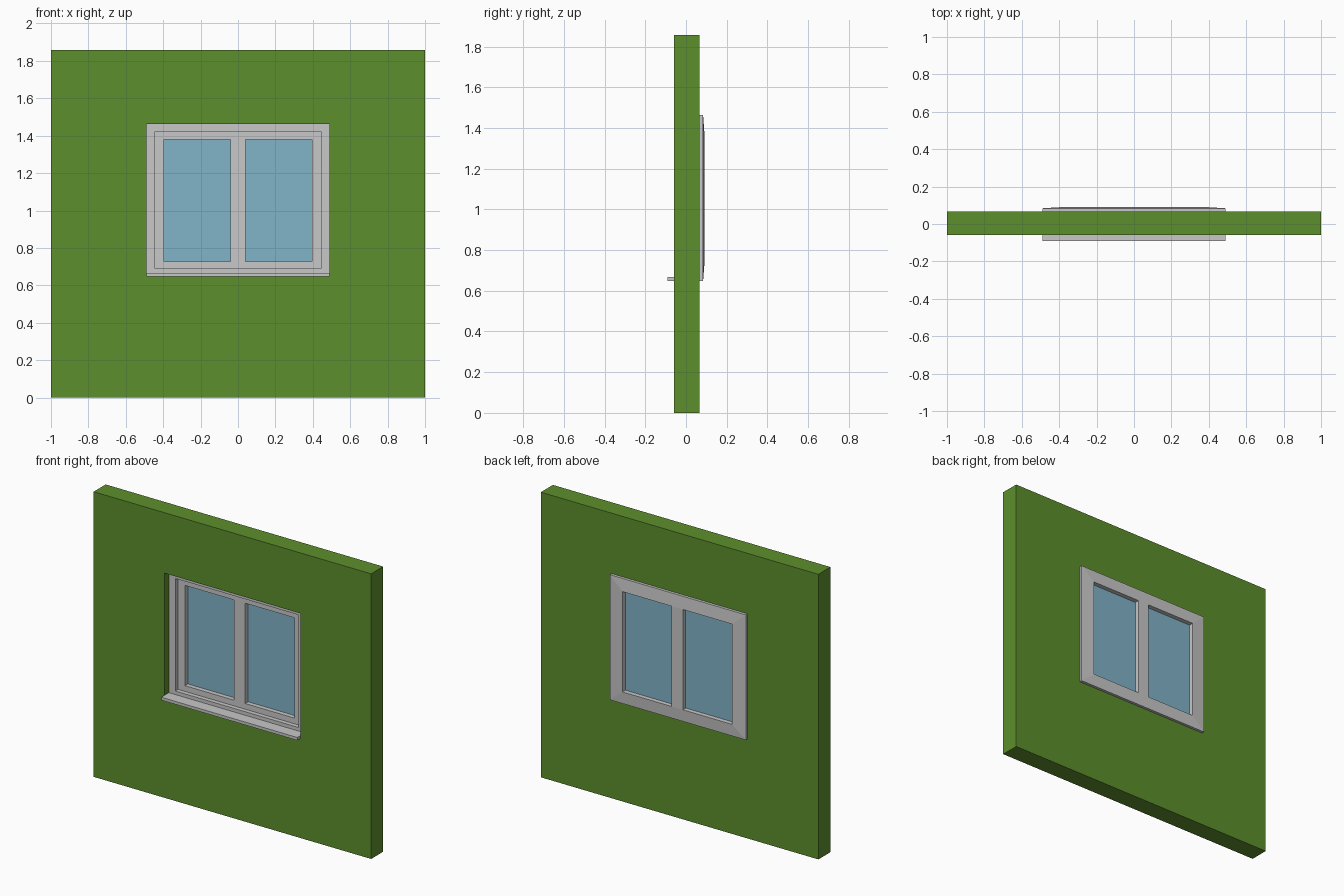
import bpy, bmesh

if "Cube" in bpy.data.objects:
    bpy.data.objects.remove(bpy.data.objects["Cube"])


def material(name, rgb):
    m = bpy.data.materials.new(name)
    m.diffuse_color = (*rgb, 1)
    m.use_nodes = True
    m.node_tree.nodes["Principled BSDF"].inputs["Base Color"].default_value = m.diffuse_color
    return m


GREEN = material("green wall paint", (0.11, 0.275, 0.026))
GREY = material("light grey frame", (0.58, 0.58, 0.58))
BLUE = material("blue glass", (0.22, 0.456, 0.578))


def finish(bm, name, mat):
    bmesh.ops.recalc_face_normals(bm, faces=bm.faces)
    me = bpy.data.meshes.new(name)
    bm.to_mesh(me)
    bm.free()
    me.materials.append(mat)
    ob = bpy.data.objects.new(name, me)
    bpy.context.collection.objects.link(ob)
    return ob


def box(name, x0, x1, y0, y1, z0, z1, mat):
    bm = bmesh.new()
    bmesh.ops.create_cube(bm, size=1)
    for v in bm.verts:
        v.co.x = x0 if v.co.x < 0 else x1
        v.co.y = y0 if v.co.y < 0 else y1
        v.co.z = z0 if v.co.z < 0 else z1
    return finish(bm, name, mat)


def ring(name, profile, mat):
    """Mitred rectangular ring; each profile point is ((half width, z0, z1), y)."""
    bm = bmesh.new()
    loops = [[bm.verts.new(c) for c in
              ((-w, y, z0), (w, y, z0), (w, y, z1), (-w, y, z1))]
             for (w, z0, z1), y in profile]
    for i, a in enumerate(loops):
        b = loops[(i + 1) % len(loops)]
        for k in range(4):
            n = (k + 1) % 4
            bm.faces.new((a[k], a[n], b[n], b[k]))
    return finish(bm, name, mat)


# Rectangles: wall edge, wall opening, sash edge, glass area
WALL = (1.0, 0.0, 1.857)
HOLE = (0.49, 0.648, 1.463)
SASH = (0.443, 0.69, 1.423)
PANE = (0.395, 0.727, 1.38)
FRONT, BACK = -0.058, 0.066

# Wall with window opening
ring("wall", [(WALL, FRONT), (HOLE, FRONT), (HOLE, BACK), (WALL, BACK)], GREEN)

# Stepped frame with gently sloping trim on the back
ring("window_frame", [(HOLE, -0.012), (SASH, -0.012), (SASH, 0.017),
                      (PANE, 0.017), (PANE, 0.09), (HOLE, 0.084)], GREY)

# Central mullion
box("mullion", -0.04, 0.04, 0.017, 0.09, PANE[1], PANE[2], GREY)

# Sill on the front
box("sill", -0.49, 0.49, -0.09, -0.012, 0.648, 0.667, GREY)

# Two glass panes
for side, name in ((-1, "left_pane"), (1, "right_pane")):
    x0, x1 = sorted((side * 0.04, side * PANE[0]))
    box(name, x0, x1, 0.047, 0.06, PANE[1], PANE[2], BLUE)
